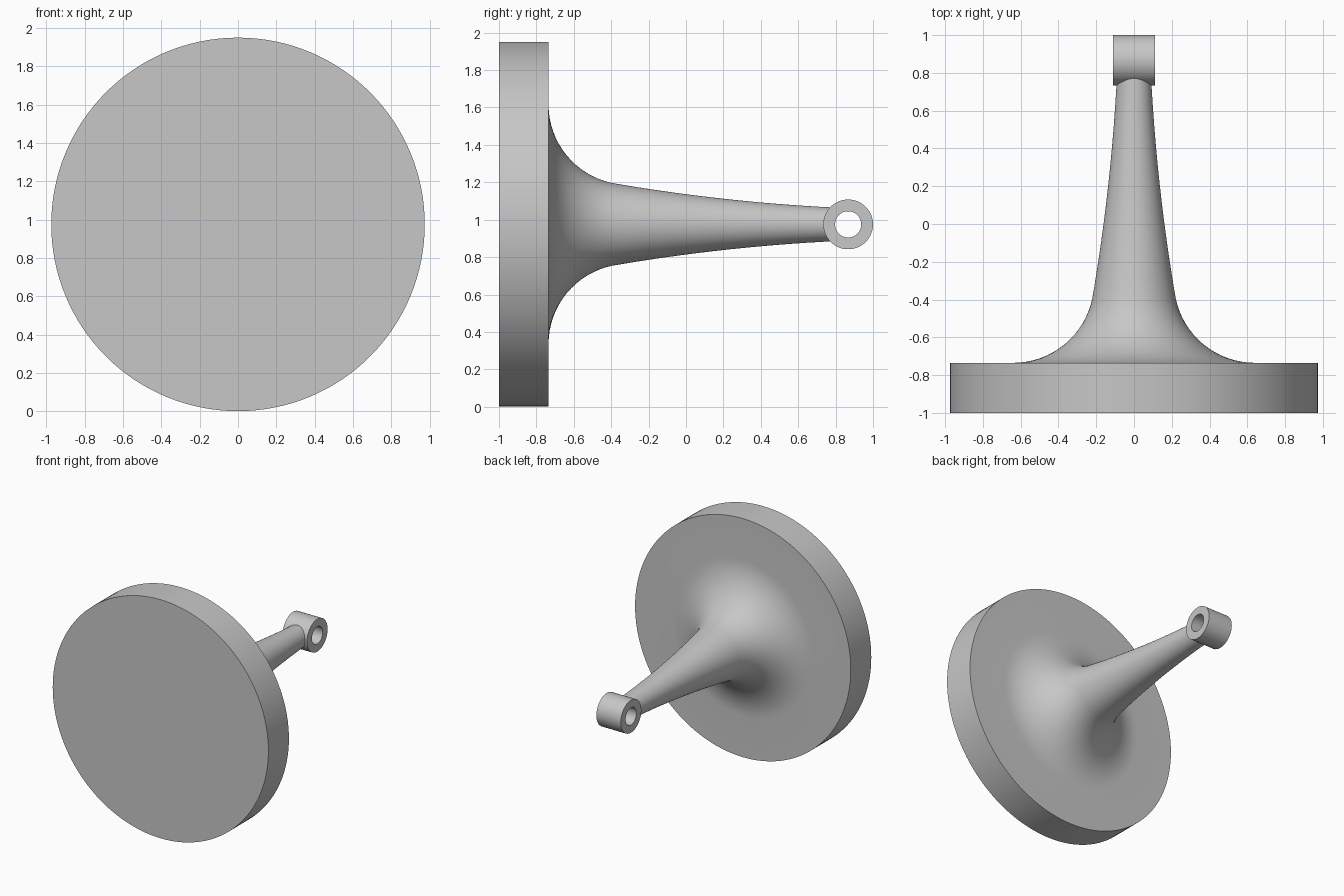
import bpy
import bmesh
import math
from mathutils import Vector

cube = bpy.data.objects.get("Cube")
if cube:
    bpy.data.objects.remove(cube, do_unlink=True)

RADIUS = 0.975
CENTRE = Vector((0, 0, RADIUS))

grey = bpy.data.materials.new("plain grey")
grey.use_nodes = True
colour = (0.57, 0.57, 0.57, 1)
grey.diffuse_color = colour
grey.node_tree.nodes["Principled BSDF"].inputs["Base Color"].default_value = colour


def revolve(name, points, centre, axis, steps, closed=False):
    """Spin a profile around an axis into a smooth solid with sharp rims."""
    bm = bmesh.new()
    verts = [bm.verts.new(p) for p in points]
    pairs = list(zip(verts, verts[1:]))
    if closed:
        pairs.append((verts[-1], verts[0]))
    edges = [bm.edges.new(p) for p in pairs]
    bmesh.ops.spin(bm, geom=verts + edges, cent=centre, axis=axis,
                   angle=math.tau, steps=steps, use_duplicate=False)
    bmesh.ops.remove_doubles(bm, verts=bm.verts[:], dist=0.0001)
    bmesh.ops.recalc_face_normals(bm, faces=bm.faces[:])
    mesh = bpy.data.meshes.new(name)
    bm.to_mesh(mesh)
    bm.free()
    mesh.materials.append(grey)
    obj = bpy.data.objects.new(name, mesh)
    bpy.context.collection.objects.link(obj)
    bpy.ops.object.select_all(action="DESELECT")
    obj.select_set(True)
    bpy.context.view_layer.objects.active = obj
    bpy.ops.object.shade_smooth_by_angle(angle=math.radians(35))
    return obj


# Disc, round fillet and tapering stem as one turned profile of (radius, y)
BACK, FILLET, FLARE = -0.735, 0.428, 0.64
profile = [(0, -1), (RADIUS, -1), (RADIUS, BACK)]
for i in range(17):
    a = math.radians(79) * i / 16
    profile.append((FLARE - FILLET * math.sin(a), BACK + FILLET * (1 - math.cos(a))))
start_r, start_y = profile[-1]
END_R, END_Y = 0.09, 0.79
for i in range(1, 17):
    t = i / 16
    r = END_R + (start_r - END_R) * (0.45 * (1 - t) + 0.55 * (1 - t) ** 2)
    profile.append((r, start_y + (END_Y - start_y) * t))
profile.append((0, END_Y))
revolve("disc_and_stem", [CENTRE + Vector((r, y, 0)) for r, y in profile],
        CENTRE, (0, 1, 0), 128)

# Eyelet across the end of the stem
eye = CENTRE + Vector((0, 0.867, 0))
section = [(-0.11, 0.07), (0.11, 0.07), (0.11, 0.133), (-0.11, 0.133)]
revolve("eyelet", [eye + Vector((x, 0, r)) for x, r in section],
        eye, (1, 0, 0), 64, closed=True)
